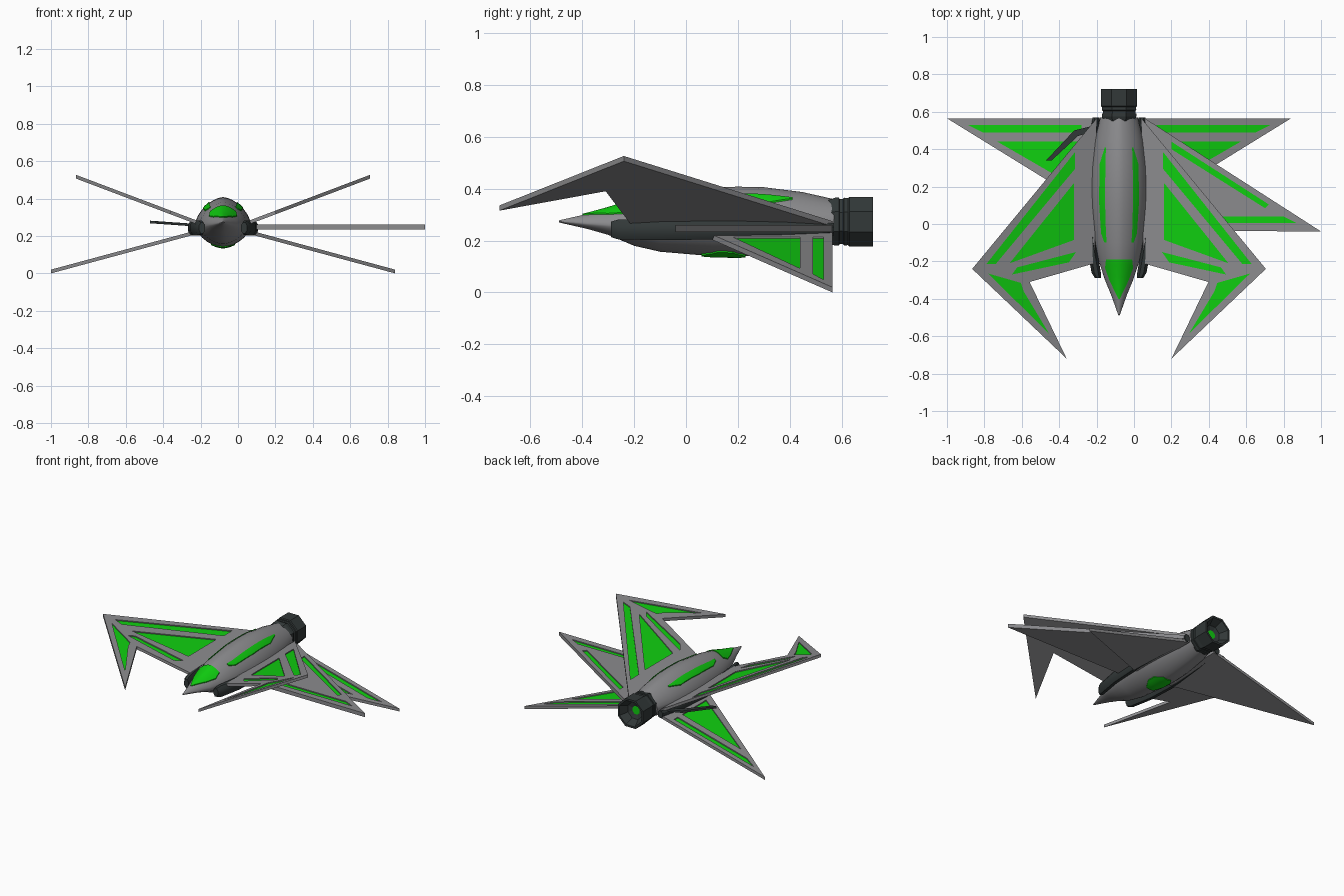
import bpy, bmesh, math
from mathutils import Vector

if "Cube" in bpy.data.objects:
    bpy.data.objects.remove(bpy.data.objects["Cube"])

CX = -0.08  # ship centre line


def material(name, rgb):
    m = bpy.data.materials.new(name)
    m.diffuse_color = (*rgb, 1)
    m.use_nodes = True
    m.node_tree.nodes["Principled BSDF"].inputs["Base Color"].default_value = m.diffuse_color
    return m


GREY = material("hull_grey", (0.26, 0.26, 0.27))
GREEN = material("panel_green", (0.005, 0.62, 0.005))
DARK = material("dark_trim", (0.032, 0.04, 0.04))


def finish(bm, name, mats, smooth=None):
    bmesh.ops.recalc_face_normals(bm, faces=bm.faces[:])
    me = bpy.data.meshes.new(name)
    bm.to_mesh(me)
    bm.free()
    ob = bpy.data.objects.new(name, me)
    bpy.context.collection.objects.link(ob)
    for m in mats:
        me.materials.append(m)
    if smooth:
        bpy.ops.object.select_all(action='DESELECT')
        ob.select_set(True)
        bpy.context.view_layer.objects.active = ob
        bpy.ops.object.shade_smooth_by_angle(angle=math.radians(smooth))
    return ob


def loft(name, rings, mats, smooth=None, end_mat=0):
    bm = bmesh.new()
    vs = [[bm.verts.new(p) for p in r] for r in rings]
    n = len(vs[0])
    for a, b in zip(vs, vs[1:]):
        for i in range(n):
            bm.faces.new((a[i], a[(i + 1) % n], b[(i + 1) % n], b[i]))
    bm.faces.new(vs[0])
    bm.faces.new(vs[-1]).material_index = end_mat
    return finish(bm, name, mats, smooth)


def ellipse(cx, y, cz, rx, rz, n=8):
    return [(cx + rx * math.cos((i + .5) * math.tau / n), y,
             cz + rz * math.sin((i + .5) * math.tau / n)) for i in range(n)]


# Wings: flat plates with recessed green panels
def wing(name, outline, panels, z, s=1, cx=CX, th=0.02, depth=0.007, mats=(GREY, GREEN)):
    bm = bmesh.new()

    def ring(pts, dz):
        return [bm.verts.new((cx + s * d, y, z(d) + dz)) for d, y in pts]

    def walls(a, b):
        for i in range(len(a)):
            j = (i + 1) % len(a)
            bm.faces.new((a[i], a[j], b[j], b[i]))

    top = ring(outline, 0)
    rims = [ring(p, 0) for p in panels]
    edges = [bm.edges.new((r[i - 1], r[i])) for r in [top] + rims for i in range(len(r))]
    bmesh.ops.triangle_fill(bm, edges=edges, use_beauty=True, normal=Vector((0, 0, 1)))
    for r, p in zip(rims, panels):
        floor = ring(p, -depth)
        walls(r, floor)
        bm.faces.new(floor).material_index = 1
    bottom = ring(outline, -th)
    walls(top, bottom)
    bm.faces.new(bottom)
    return finish(bm, name, mats)


upper_outline = [(.12, .565), (.785, -.24), (.28, -.72), (.478, -.31), (.13, -.21)]
upper_panels = [
    [(.235, .385), (.235, .295), (.66, -.215), (.71, -.215)],
    [(.24, .22), (.24, -.085), (.585, -.21)],
    [(.23, -.15), (.268, -.205), (.572, -.27), (.545, -.232)],
    [(.70, -.265), (.525, -.315), (.51, -.36), (.375, -.585)]]
lower_outline = [(.10, .565), (.92, .565), (.15, .09), (.10, .09)]
lower_panels = [
    [(.20, .53), (.81, .53), (.73, .49), (.20, .49)],
    [(.20, .44), (.65, .44), (.20, .18)]]
for s, side in ((1, "right"), (-1, "left")):
    wing("upper_wing_" + side, upper_outline, upper_panels, lambda d: .275 + .378 * (d - .12), s)
    wing("lower_wing_" + side, lower_outline, lower_panels, lambda d: .02 + .27 * (.92 - d), s)

# Extra level wing on the right, thin dark blade on the left
wing("level_wing", [(.05, .57), (1.0, -.04), (.05, -.035)],
     [[(.2, .44), (.72, .105), (.70, .085), (.2, .40)],
      [(.2, .04), (.80, .04), (.87, .005), (.2, .005)]], lambda d: .26, cx=0, th=.026)
wing("left_blade", [(.12, .50), (.12, .53), (.24, .50), (.39, .34), (.36, .34), (.22, .47)],
     [], lambda d: .265 + .07 * (d - .15), s=-1, th=.014, mats=(DARK, DARK))

# Fuselage: stations of y, half width, top, bottom, middle
ST = [(-.49, .003, .278, .270, .274), (-.38, .042, .303, .245, .265), (-.30, .075, .325, .222, .26),
      (-.20, .108, .357, .180, .258), (-.10, .128, .380, .157, .257), (.10, .148, .405, .140, .257),
      (.20, .150, .408, .138, .258), (.30, .146, .406, .144, .26), (.45, .128, .387, .165, .265),
      (.57, .100, .360, .192, .272)]
PW = 1.65


def station(y):
    for a, b in zip(ST, ST[1:]):
        if y <= b[0]:
            t = (y - a[0]) / (b[0] - a[0])
            return [p + (q - p) * t for p, q in zip(a, b)]
    return ST[-1]


def section(st, n=28):
    y, w, top, bot, mid = st
    pts = []
    for i in range(n):
        c, sn = math.cos(i * math.tau / n), math.sin(i * math.tau / n)
        h = top - mid if sn > 0 else bot - mid
        pts.append((CX + math.copysign(w * abs(c) ** (2 / PW), c), y, mid + h * abs(sn) ** (2 / PW)))
    return pts


loft("fuselage", [section(st) for st in ST], [GREY], 35)


# Thin green plates following the hull: rows of (y, inner offset, outer offset)
def hull_plate(name, rows, up=True, nx=8, ny=4):
    bm = bmesh.new()
    fine = []
    for a, b in zip(rows, rows[1:]):
        fine += [[p + (q - p) * k / ny for p, q in zip(a, b)] for k in range(ny)]
    fine.append(rows[-1])
    layers = []
    for lift in (.005, -.003):
        grid = []
        for y, d0, d1 in fine:
            _, w, top, bot, mid = station(y)
            row = []
            for i in range(nx + 1):
                d = d0 + (d1 - d0) * i / nx
                k = max(0, 1 - min(1, abs(d) / w) ** PW) ** (1 / PW)
                z = mid + (top - mid) * k + lift if up else mid + (bot - mid) * k - lift
                row.append(bm.verts.new((CX + d, y, z)))
            grid.append(row)
        layers.append(grid)
        for r, q in zip(grid, grid[1:]):
            for i in range(nx):
                bm.faces.new((r[i], r[i + 1], q[i + 1], q[i]))
    a, b = layers
    border = lambda g: g[0] + [r[-1] for r in g[1:]] + g[-1][-2::-1] + [r[0] for r in g[-2:0:-1]]
    p, q = border(a), border(b)
    for i in range(len(p)):
        bm.faces.new((p[i - 1], p[i], q[i], q[i - 1]))
    return finish(bm, name, [GREEN], 30)


hull_plate("canopy", [(-.40, -.004, .004), (-.30, -.052, .052), (-.235, -.075, .075), (-.19, -.07, .07)])
for s, side in ((1, "right"), (-1, "left")):
    hull_plate("hull_strip_" + side, [(-.10, s * .066, s * .078), (-.05, s * .07, s * .096),
               (.12, s * .075, s * .107), (.32, s * .073, s * .104), (.41, s * .07, s * .076)])
hull_plate("belly_panel", [(.06, -.03, .03), (.12, -.065, .065), (.18, -.065, .065), (.23, -.03, .03)], up=False)

# Dark side rails
path = [(-.29, .112, .018, .032), (-.26, .122, .027, .042), (-.10, .150, .028, .044), (.15, .163, .027, .042),
        (.38, .150, .026, .036), (.57, .122, .02, .026)]
for s, side in ((1, "right"), (-1, "left")):
    loft("side_rail_" + side, [ellipse(CX + s * d, y, .243, rx, rz) for y, d, rx, rz in path], [DARK], 35)

# Stepped engine nozzle with a green core
noz = [(.55, .09), (.575, .1), (.59, .1), (.592, .094), (.605, .094), (.61, .1), (.625, .098), (.63, .104),
       (.722, .104), (.722, .09), (.67, .06), (.66, .03)]
loft("engine_nozzle", [ellipse(CX, y, .273, r, r) for y, r in noz], [DARK, GREEN], end_mat=1)
